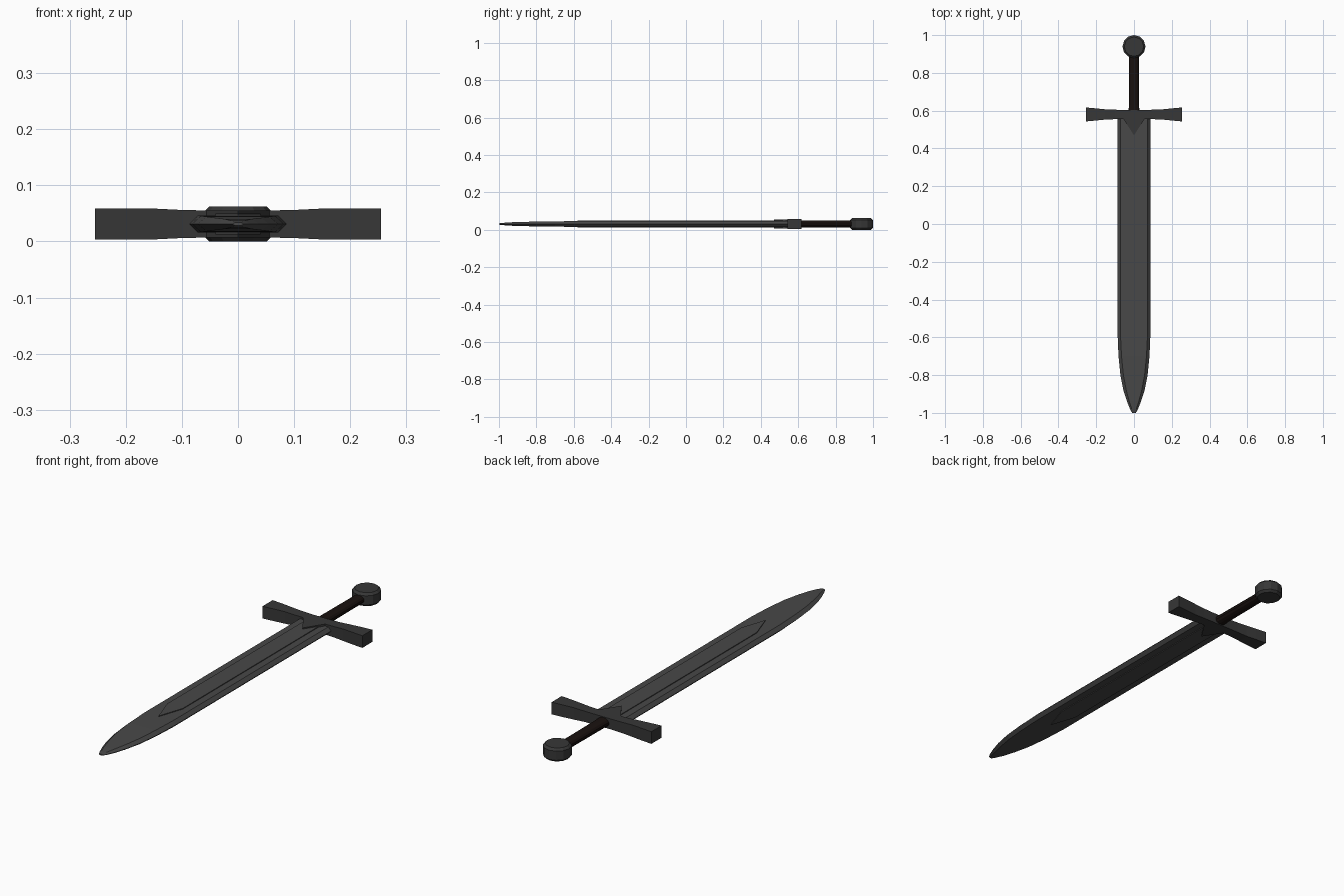
import bpy, bmesh, math
from mathutils import Matrix

if "Cube" in bpy.data.objects:
    bpy.data.objects.remove(bpy.data.objects["Cube"])

ZC = 0.031  # mid-plane height of the sword


def material(name, rgb):
    m = bpy.data.materials.new(name)
    m.diffuse_color = (*rgb, 1)
    m.use_nodes = True
    m.node_tree.nodes["Principled BSDF"].inputs["Base Color"].default_value = m.diffuse_color
    return m


STEEL = material("steel", (0.065, 0.065, 0.065))
IRON = material("dark_iron", (0.038, 0.038, 0.038))
LEATHER = material("dark_leather", (0.010, 0.006, 0.005))


def finish(name, bm, mat):
    bmesh.ops.recalc_face_normals(bm, faces=bm.faces[:])
    me = bpy.data.meshes.new(name)
    bm.to_mesh(me)
    bm.free()
    ob = bpy.data.objects.new(name, me)
    ob.location.z = ZC
    me.materials.append(mat)
    bpy.context.collection.objects.link(ob)
    return ob


def loft(name, sections, mat):
    """Skin a row of equal-length rings and cap both ends."""
    bm = bmesh.new()
    rings = [[bm.verts.new(p) for p in s] for s in sections]
    n = len(rings[0])
    for a, b in zip(rings, rings[1:]):
        for i in range(n):
            j = (i + 1) % n
            bm.faces.new((a[i], a[j], b[j], b[i]))
    bm.faces.new(rings[0])
    bm.faces.new(rings[-1])
    return finish(name, bm, mat)


def plate(name, outline, half, mat):
    """Flat outline in x/y, extruded symmetrically in z."""
    return loft(name, [[(x, y, z) for x, y in outline] for z in (-half, half)], mat)


# Blade: six-sided sections as y, edge half width, flat half width, half thickness
stations = [(0.57, 0.087, 0.072, 0.015), (-0.58, 0.087, 0.072, 0.015),
            (-0.70, 0.082, 0.066, 0.0145), (-0.80, 0.072, 0.056, 0.013),
            (-0.88, 0.056, 0.041, 0.011), (-0.94, 0.037, 0.025, 0.009),
            (-0.98, 0.021, 0.012, 0.006), (-1.0, 0.010, 0.005, 0.003)]
loft("blade", [[(w, y, 0), (f, y, h), (-f, y, h), (-w, y, 0), (-f, y, -h), (f, y, -h)]
               for y, w, f, h in stations], STEEL)

# Raised centre band of the blade, pointed towards the tip
plate("blade_centre_band", [(0.04, 0.56), (-0.04, 0.56), (-0.04, -0.46),
                            (0, -0.58), (0.04, -0.46)], 0.0185, STEEL)

# Triangular collar below the guard
plate("blade_collar", [(0.065, 0.57), (-0.065, 0.57), (0, 0.47)], 0.024, IRON)

# Crossguard flaring towards both ends: x, half depth, half height
half = [(0.05, 0.024, 0.024), (0.10, 0.025, 0.025), (0.15, 0.027, 0.0275),
        (0.20, 0.032, 0.028), (0.255, 0.037, 0.028)]
guard = [(-x, d, h) for x, d, h in reversed(half)] + half
loft("crossguard", [[(x, 0.58 + d, h), (x, 0.58 - d, h), (x, 0.58 - d, -h), (x, 0.58 + d, -h)]
                    for x, d, h in guard], IRON)

# Grip
grip = [(0.59, 0.030, 0.022), (0.63, 0.028, 0.020), (0.90, 0.026, 0.019)]
loft("grip", [[(rx * math.cos(a), y, rz * math.sin(a))
               for a in (math.tau * (i + 0.5) / 12 for i in range(12))]
              for y, rx, rz in grip], LEATHER)

# Disc pommel with chamfered rims
disc = [(-0.031, 0.051), (-0.021, 0.061), (0.021, 0.061), (0.031, 0.051)]
loft("pommel", [[(r * math.cos(math.tau * i / 12), 0.939 + r * math.sin(math.tau * i / 12), z)
                 for i in range(12)] for z, r in disc], IRON)
